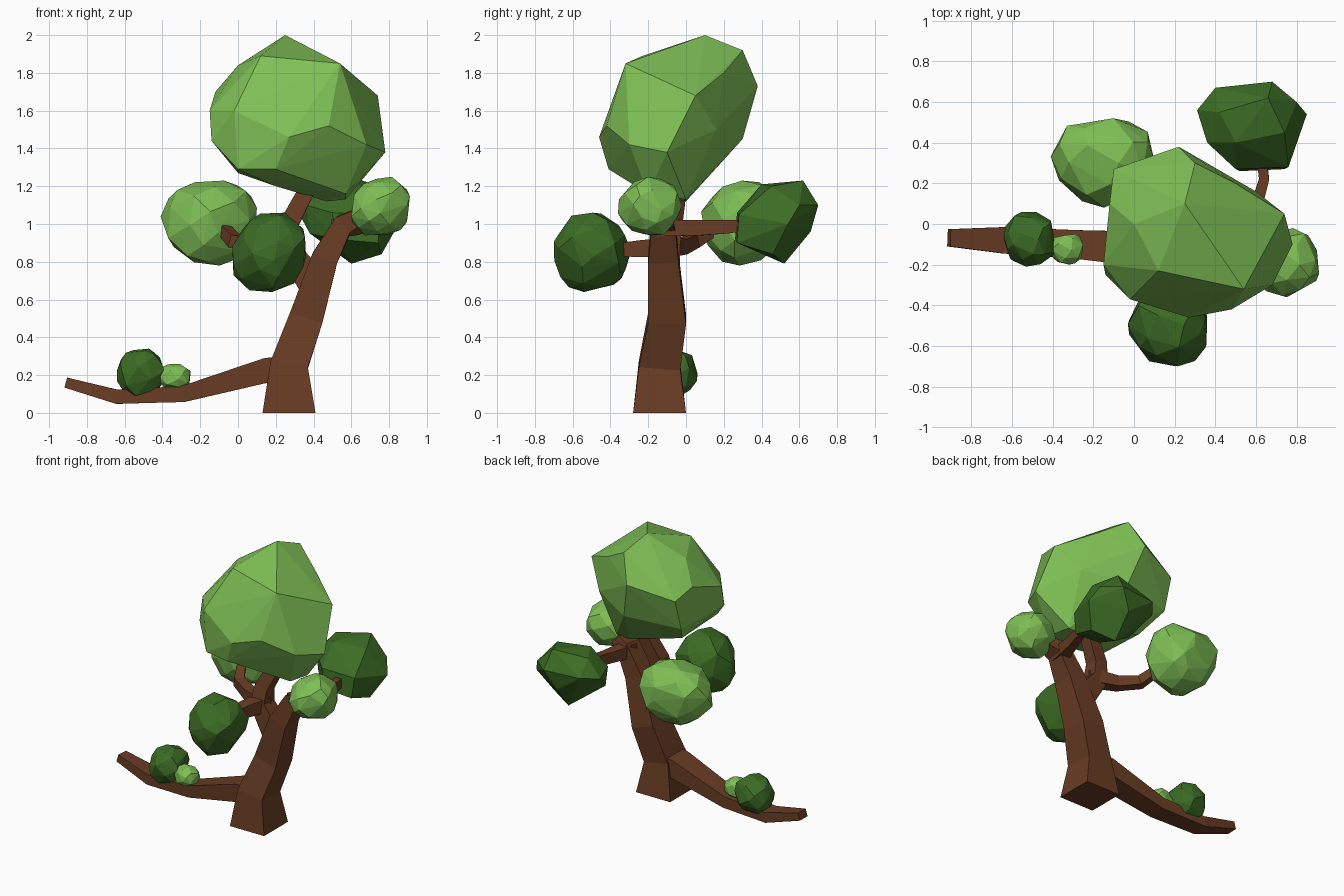
import bpy, bmesh, math, random
from mathutils import Vector

if "Cube" in bpy.data.objects:
    bpy.data.objects.remove(bpy.data.objects["Cube"])


def material(name, rgb):
    m = bpy.data.materials.new(name)
    m.diffuse_color = (*rgb, 1)
    m.use_nodes = True
    m.node_tree.nodes["Principled BSDF"].inputs["Base Color"].default_value = m.diffuse_color
    return m


BARK = material("bark", (0.14, 0.045, 0.017))
LIGHT = material("light_leaf", (0.21, 0.52, 0.09))
DARK = material("dark_leaf", (0.045, 0.15, 0.018))


def finish(name, bm, mat):
    bmesh.ops.recalc_face_normals(bm, faces=bm.faces)
    me = bpy.data.meshes.new(name)
    bm.to_mesh(me)
    bm.free()
    me.materials.append(mat)
    ob = bpy.data.objects.new(name, me)
    bpy.context.collection.objects.link(ob)
    return ob


def limb(name, stations, ref):
    """Four-sided tapered tube; station = (x, y, z, width along ref, thickness)."""
    bm = bmesh.new()
    pts = [Vector(s[:3]) for s in stations]
    rings = []
    for i, (p, s) in enumerate(zip(pts, stations)):
        t = Vector()
        if i > 0:
            t += (p - pts[i - 1]).normalized()
        if i < len(pts) - 1:
            t += (pts[i + 1] - p).normalized()
        t.normalize()
        v = t.cross(Vector(ref)).normalized()
        u = v.cross(t).normalized()
        rings.append([bm.verts.new(p + u * a * s[3] / 2 + v * b * s[4] / 2)
                      for a, b in ((1, 1), (-1, 1), (-1, -1), (1, -1))])
    for r, q in zip(rings, rings[1:]):
        for k in range(4):
            bm.faces.new((r[k], r[(k + 1) % 4], q[(k + 1) % 4], q[k]))
    bm.faces.new(rings[0])
    bm.faces.new(rings[-1])
    return finish(name, bm, BARK)


def hull(name, points, mat):
    """Faceted leaf mass as a convex hull."""
    bm = bmesh.new()
    for p in points:
        bm.verts.new(p)
    res = bmesh.ops.convex_hull(bm, input=bm.verts)
    loose = [v for v in bm.verts if not v.link_faces]
    bmesh.ops.delete(bm, geom=loose, context='VERTS')
    return finish(name, bm, mat)


def clump(name, lo, hi, mat, seed, taper=0.0, shear=0.0, count=40):
    """Irregular rounded hull fitted exactly to a bounding box."""
    rng = random.Random(seed)
    pts = []
    for i in range(count):
        z = 1 - 2 * (i + 0.5) / count
        a = i * 2.39996 + rng.uniform(-0.3, 0.3)
        r = math.sqrt(1 - z * z)
        d = Vector((r * math.cos(a), r * math.sin(a), z)) * rng.uniform(0.93, 1.06)
        d = Vector([math.copysign(abs(c) ** 0.9, c) for c in d])
        k = 1 + taper * d.z
        pts.append(Vector((d.x * k + shear * d.z, d.y * k, d.z)))
    mn = [min(p[i] for p in pts) for i in range(3)]
    mx = [max(p[i] for p in pts) for i in range(3)]
    fit = [[lo[i] + (p[i] - mn[i]) / (mx[i] - mn[i]) * (hi[i] - lo[i])
            for i in range(3)] for p in pts]
    return hull(name, fit, mat)


X, Y, Z = (1, 0, 0), (0, 1, 0), (0, 0, 1)

# Trunk, leaning right into the small right clump
limb("trunk", [(.27, -.14, 0, .28, .28), (.27, -.14, .25, .22, .2),
               (.36, -.1, .5, .2, .18), (.46, -.12, .82, .16, .14),
               (.56, -.12, 1.0, .13, .11), (.76, -.17, 1.1, .06, .06)], Y)

# Low sweeping branch
limb("low_branch", [(.27, -.14, .24, .2, .13), (.15, -.13, .225, .18, .13),
                    (-.29, -.1, .1, .14, .085), (-.64, -.08, .085, .13, .075),
                    (-.91, -.068, .16, .085, .055)], Y)

# Upper fork and its twigs
limb("crown_branch", [(.4, -.1, .68, .13, .16), (.26, -.09, .88, .12, .12),
                      (.27, -.07, 1.0, .1, .1), (.4, -.03, 1.25, .08, .08)], Y)
limb("left_twig", [(.3, -.09, .88, .1, .1), (.12, -.03, .88, .08, .08),
                   (-.02, .04, .91, .07, .07), (-.1, .2, 1.0, .05, .05)], Z)
limb("front_twig", [(.28, -.06, .88, .1, .1), (.22, -.22, .87, .09, .09),
                    (.17, -.42, .86, .06, .06)], Z)
limb("back_twig", [(.54, -.14, .98, .09, .1), (.6, .08, .98, .08, .06),
                   (.64, .22, .985, .07, .05), (.62, .4, 1.0, .05, .05)], Z)

# Main crown
hull("crown", [
    (.25, .1, 2), (.3, .3, 1.92), (.54, -.32, 1.85), (0, 0, 1.84), (.12, -.23, 1.89),
    (.22, .38, 1.73), (-.1, .27, 1.65), (.74, .05, 1.68), (.78, -.1, 1.38),
    (.68, -.3, 1.42), (.27, -.46, 1.46), (.2, -.41, 1.29), (.48, -.42, 1.52),
    (0, -.37, 1.29), (-.14, -.25, 1.44), (-.15, -.2, 1.6), (-.02, -.37, 1.6),
    (.57, 0, 1.13), (.47, 0, 1.12), (.57, -.2, 1.16), (.2, -.2, 1.2),
    (0, .05, 1.27), (-.1, .2, 1.42), (.3, .3, 1.45), (.6, .16, 1.5),
    (.5, .2, 1.8), (-.12, .1, 1.7)], LIGHT)

# Back clump with a pointed underside
hull("back_clump", [
    (.31, .56, 1.08), (.4, .67, 1.1), (.68, .7, 1.1), (.85, .54, 1.0), (.76, .28, 1.05),
    (.5, .27, 1.06), (.52, .26, .92), (.74, .27, .9), (.6, .52, .79), (.76, .46, .84),
    (.5, .4, 1.21), (.66, .62, 1.23), (.74, .45, 1.2), (.42, .55, 1.2),
    (.38, .4, .95), (.6, .66, .96), (.8, .6, 1.1), (.36, .4, 1.1)], DARK)

# Remaining leaf clumps
clump("left_clump", (-.41, .08, .78), (.1, .52, 1.23), LIGHT, 3, taper=.12)
clump("front_clump", (-.03, -.7, .64), (.36, -.29, 1.06), DARK, 5, shear=.12)
clump("right_clump", (.6, -.36, .94), (.91, -.02, 1.25), LIGHT, 8, shear=.1)
clump("low_dark_clump", (-.64, -.21, .08), (-.39, .06, .34), DARK, 11, shear=.08)
clump("low_light_clump", (-.42, -.2, .12), (-.25, -.05, .26), LIGHT, 14, count=28)
